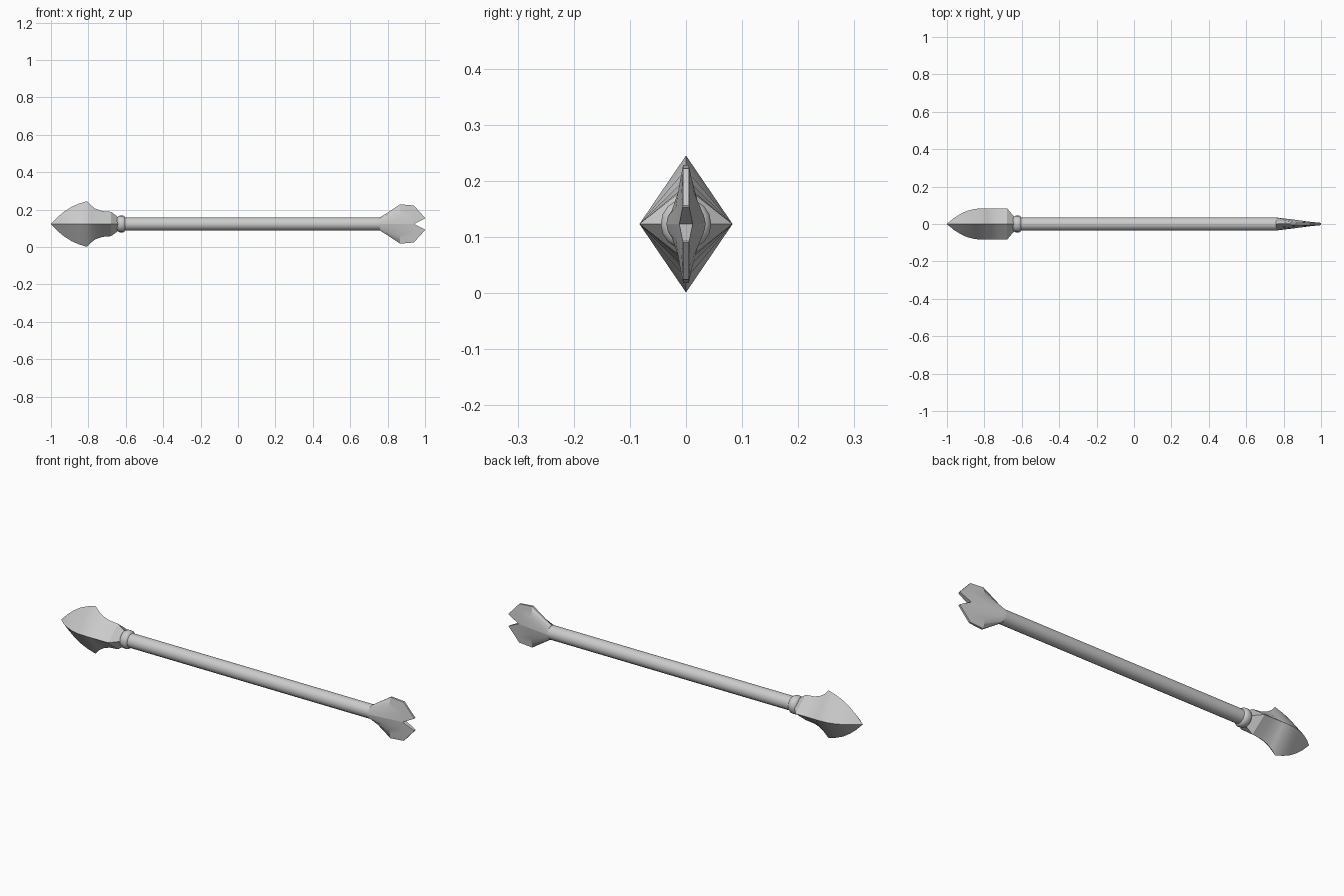
import bpy, bmesh, math

if "Cube" in bpy.data.objects:
    bpy.data.objects.remove(bpy.data.objects["Cube"])

ZC = 0.123  # height of the arrow axis


def finish(name, verts, faces, angle):
    me = bpy.data.meshes.new(name)
    me.from_pydata(verts, [], faces)
    bm = bmesh.new()
    bm.from_mesh(me)
    bmesh.ops.remove_doubles(bm, verts=bm.verts, dist=1e-5)
    bmesh.ops.recalc_face_normals(bm, faces=bm.faces)
    bm.to_mesh(me)
    bm.free()
    ob = bpy.data.objects.new(name, me)
    bpy.context.collection.objects.link(ob)
    bpy.ops.object.select_all(action='DESELECT')
    ob.select_set(True)
    bpy.context.view_layer.objects.active = ob
    bpy.ops.object.shade_smooth_by_angle(angle=math.radians(angle))
    return ob


def loft(name, rings, angle=30):
    """Skin a list of equal-length closed rings and cap both ends."""
    n = len(rings[0])
    verts = [p for r in rings for p in r]
    faces = [(i * n + j, i * n + (j + 1) % n, (i + 1) * n + (j + 1) % n, (i + 1) * n + j)
             for i in range(len(rings) - 1) for j in range(n)]
    faces += [tuple(range(n)), tuple(range(len(verts) - n, len(verts)))]
    return finish(name, verts, faces, angle)


def ring(x, ry, rz, n):
    return [(x, ry * math.cos(2 * math.pi * k / n), ZC + rz * math.sin(2 * math.pi * k / n))
            for k in range(n)]


# Arrowhead: diamond sections (x, half width, half height)
head = [(-1.0, 0.001, 0.001), (-0.965, 0.03, 0.037), (-0.93, 0.053, 0.066),
        (-0.89, 0.071, 0.092), (-0.85, 0.081, 0.109), (-0.807, 0.083, 0.122),
        (-0.785, 0.083, 0.098), (-0.76, 0.083, 0.081), (-0.725, 0.083, 0.069),
        (-0.678, 0.083, 0.065), (-0.64, 0.038, 0.036)]
loft("arrow_head", [ring(x, y, z, 4) for x, y, z in head])

# Rounded collar behind the head
collar = [(-0.648, 0.03), (-0.642, 0.039), (-0.632, 0.045), (-0.615, 0.045),
          (-0.606, 0.04), (-0.6, 0.03)]
loft("collar", [ring(x, r, r, 16) for x, r in collar], 50)

# Shaft
loft("shaft", [ring(x, 0.035, 0.035, 16) for x in (-0.62, 0.762)])


# Fletching halves: tapered blades (x, inner z, outer z, inner thickness, outer thickness, roundness)
blade = [(0.76, 0, 0.035, 0.035, 0.001, 1), (0.866, 0, 0.105, 0.022, 0.005, 0.2),
         (0.94, 0, 0.099, 0.012, 0.005, 0), (1.0, 0.03, 0.033, 0.006, 0.005, 0)]


def blade_ring(x, z0, z1, t0, t1, k, side):
    half = []
    for i in range(5):
        a = math.pi / 2 * i / 4
        s = k * math.sin(a) + (1 - k) * i / 4
        c = k * math.cos(a) + (1 - k) * (1 - i / 4)
        half.append((t1 + (t0 - t1) * c, z0 + (z1 - z0) * s))
    pts = half + [(-y, z) for y, z in reversed(half)]
    return [(x, y, ZC + side * z) for y, z in pts]


for name, side in (("upper_fletching", 1), ("lower_fletching", -1)):
    loft(name, [blade_ring(*b, side) for b in blade], 15)
